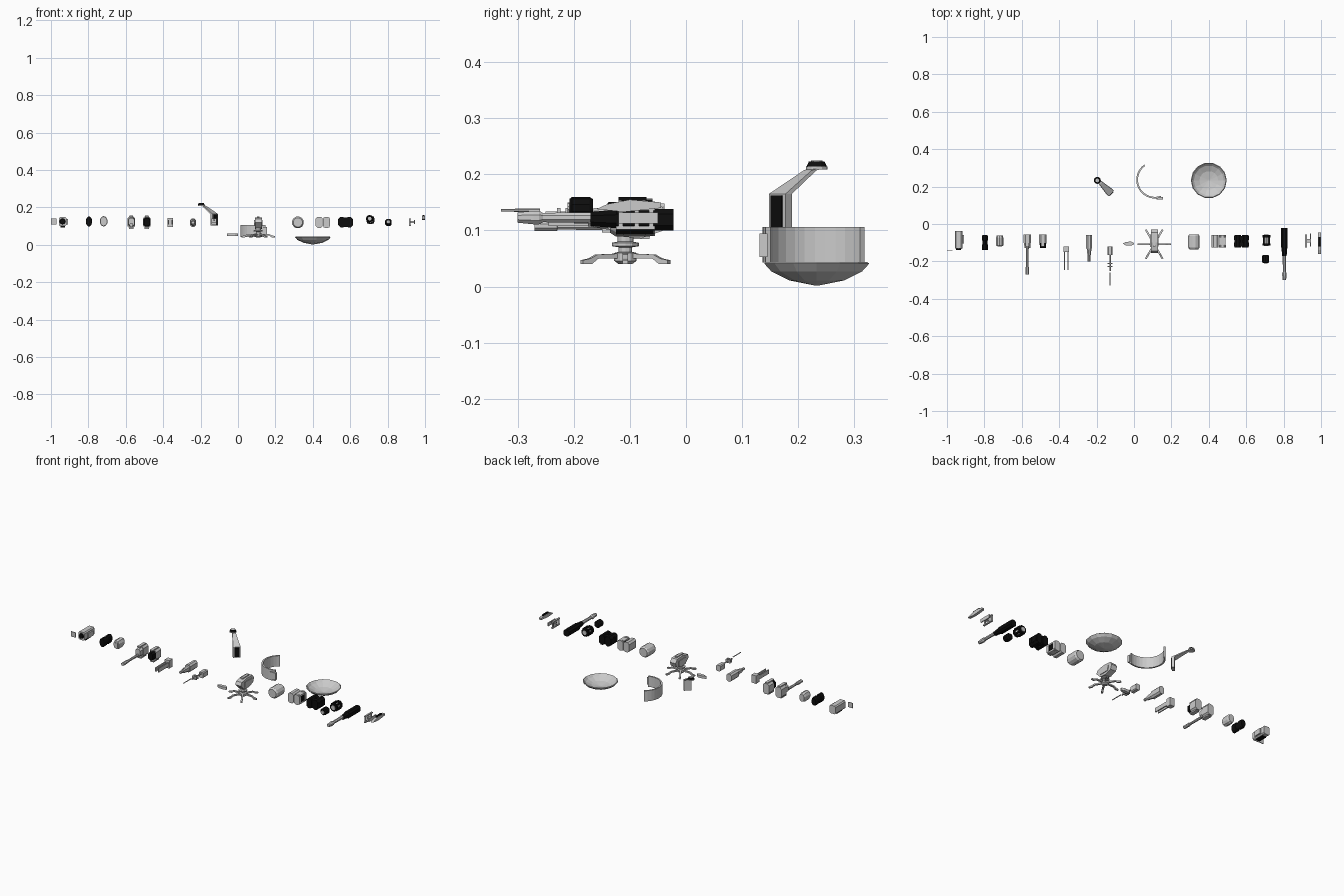
import bpy, bmesh, math
from mathutils import Vector

if "Cube" in bpy.data.objects:
    bpy.data.objects.remove(bpy.data.objects["Cube"])

dark = bpy.data.materials.new("dark")
dark.diffuse_color = (0.004, 0.004, 0.004, 1)
dark.use_nodes = True
dark.node_tree.nodes["Principled BSDF"].inputs["Base Color"].default_value = dark.diffuse_color


def finish(name, bm, black=False):
    bmesh.ops.recalc_face_normals(bm, faces=bm.faces)
    me = bpy.data.meshes.new(name)
    bm.to_mesh(me)
    bm.free()
    ob = bpy.data.objects.new(name, me)
    bpy.context.collection.objects.link(ob)
    if black:
        me.materials.append(dark)
    return ob


def loft(name, rings, black=False, caps=True):
    """Skin a list of equal-length rings of points."""
    bm = bmesh.new()
    vs = [[bm.verts.new(p) for p in r] for r in rings]
    n = len(vs[0])
    for a, b in zip(vs, vs[1:]):
        for i in range(n):
            j = (i + 1) % n
            bm.faces.new((a[i], a[j], b[j], b[i]))
    if caps:
        bm.faces.new(vs[0])
        bm.faces.new(vs[-1])
    return finish(name, bm, black)


def box(name, x, y, z, black=False):
    return loft(name, [[(x[0], b, z[0]), (x[1], b, z[0]), (x[1], b, z[1]), (x[0], b, z[1])] for b in y], black)


def chamfer(name, x, y, z, c=0.01, black=False, taper=1.0):
    """Octagonal-section block running along y, scaled by taper at its front."""
    mx, mz = sum(x) / 2, sum(z) / 2
    w, h = (x[1] - x[0]) / 2, (z[1] - z[0]) / 2
    sec = [(w, c - h), (w, h - c), (w - c, h), (c - w, h), (-w, h - c), (-w, c - h), (c - w, -h), (w - c, -h)]
    return loft(name, [[(mx + s * u, b, mz + s * v) for u, v in sec] for b, s in ((y[0], taper), (y[1], 1))], black)


def turn_y(name, x, z, prof, n=12, black=False, sx=1.0):
    """Lathe of (y, radius) pairs around an axis along y, squeezed in x by sx."""
    a = [2 * math.pi * (i + .5) / n for i in range(n)]
    return loft(name, [[(x + sx * r * math.cos(t), y, z + r * math.sin(t)) for t in a] for y, r in prof], black)


def turn_z(name, x, y, prof, n=12, black=False):
    a = [2 * math.pi * i / n for i in range(n)]
    return loft(name, [[(x + r * math.cos(t), y + r * math.sin(t), z) for t in a] for r, z in prof], black)


def outline_x(name, pts, x, black=False):
    """Side outline of (y, z) points extruded across x."""
    return loft(name, [[(a, y, z) for y, z in pts] for a in x], black)


# End plate and rear housing
box("small_plate", (-1, -.97), (-.142, -.138), (.11, .14))
chamfer("rear_housing", (-.958, -.918), (-.13, -.038), (.1, .148), .006)
box("housing_side_block", (-.92, -.91), (-.105, -.06), (.108, .138))
turn_y("housing_socket", -.938, .125, [(-.138, .014), (-.13, .016)], 10, True)
box("housing_foot", (-.95, -.925), (-.11, -.06), (.094, .102), True)

# Dark stepped collar and grey cap
turn_y("collar", -.797, .125, [(-.14, .024), (-.137, .027), (-.11, .027), (-.108, .021), (-.09, .021),
                               (-.088, .027), (-.07, .027), (-.06, .022)], 12, True, .65)
turn_y("cap", -.718, .126, [(-.118, .025), (-.112, .028), (-.075, .028), (-.062, .023)], 10, False, .75)
box("cap_window", (-.729, -.707), (-.121, -.117), (.112, .138))

# Two heads, the first with a barrel
for x, bl in ((-.57, False), (-.487, True)):
    chamfer("head_block", (x - .02, x + .02), (-.102, -.055), (.09, .152), .01)
    chamfer("head_face", (x - .018, x + .018), (-.128, -.102), (.097, .147), .01, bl, .85)
    box("head_top_rail", (x - .009, x + .009), (-.12, -.06), (.15, .157))
    box("head_bottom_rail", (x - .012, x + .012), (-.115, -.065), (.085, .092))
turn_y("lower_barrel", -.57, .108, [(-.27, .01), (-.23, .01), (-.229, .007), (-.12, .008)], 8)

# Forked guide
for x in (-.374, -.356):
    box("fork_prong", (x, x + .006), (-.245, -.13), (.108, .132))
box("fork_base", (-.377, -.347), (-.15, -.12), (.096, .143))

# Tapered nozzle grip
chamfer("grip", (-.256, -.224), (-.13, -.06), (.096, .141), .009)
chamfer("grip_nose", (-.253, -.227), (-.175, -.13), (.1, .138), .008, False, .6)
turn_y("grip_tip", -.24, .12, [(-.2, .008), (-.17, .008)], 8)

# Bolt, crossbar and needle
chamfer("bolt_block", (-.142, -.114), (-.165, -.12), (.105, .14), .005)
turn_y("bolt_rod", -.128, .13, [(-.25, .004), (-.16, .004)], 8)
for y in (-.215, -.23):
    box("bolt_crossbar", (-.142, -.114), (y, y + .006), (.12, .14))
turn_y("needle", -.128, .136, [(-.33, .0025), (-.26, .003)], 6)

# Leaning arm with dark recess and lamp head
u = Vector((-.7071, .7071, 0))
s = Vector((.7071, .7071, 0))
org = Vector((-.127, .168, 0))


def arm_ring(d, w, z, th):
    c = org + u * d
    return [c + s * a + u * b + Vector((0, 0, z)) for a, b in ((-w, -th), (w, -th), (w, th), (-w, th))]


loft("arm", [arm_ring(0, .021, .103, .008), arm_ring(0, .021, .165, .008),
             arm_ring(.075, .01, .207, .006), arm_ring(.1, .01, .213, .006)])
loft("arm_recess", [arm_ring(-.008, .014, .106, .003), arm_ring(-.008, .014, .162, .003)], True)
turn_z("arm_head", -.196, .233, [(.019, .209), (.019, .214)], 12)
turn_z("arm_head_cap", -.196, .233, [(.018, .214), (.014, .223)], 12, True)
turn_z("arm_head_lens", -.196, .233, [(.01, .222), (.01, .2245)], 12)

# Loose foot pad
pad = [(-.06, 0), (-.045, .009), (-.015, .011), (0, .004), (0, -.004), (-.015, -.011), (-.045, -.009)]
loft("foot_pad", [[(x, -.105 + y, z) for x, y in pad] for z in (.047, .062)])

# Six-legged stand
cx, cy = .108, -.108
turn_z("stand_hub", cx, cy, [(.012, .04), (.02, .046), (.02, .06), (.012, .062), (.012, .07),
                             (.024, .072), (.024, .078), (.014, .08), (.014, .095)])
leg = [(.012, .05), (.058, .05), (.072, .04), (.09, .04), (.09, .047), (.074, .05), (.06, .057), (.012, .059)]
for k in range(6):
    t = k * math.pi / 3
    loft("stand_leg", [[(cx + r * math.cos(t) - o * math.sin(t), cy + r * math.sin(t) + o * math.cos(t), z)
                        for r, z in leg] for o in (-.005, .005)])
side = [(-.125, .09), (-.08, .086), (-.04, .1), (-.03, .125), (-.045, .145), (-.1, .147), (-.145, .138), (-.155, .12)]
outline_x("stand_body", side, (.09, .127))
for x in (.086, .127):
    outline_x("stand_cheek", [(-.12, .1), (-.06, .1), (-.055, .13), (-.12, .132)], (x, x + .004))
box("stand_sight", (.101, .116), (-.12, -.06), (.145, .152))

# Curved shield wall
bm = bmesh.new()
cols = []
for i in range(15):
    t = math.radians(125 + 165 * i / 14)
    cols.append([bm.verts.new((.112 + r * math.cos(t), .236 + r * math.sin(t), z))
                 for r, z in ((.1, .043), (.1, .106), (.091, .106), (.091, .043))])
for a, b in zip(cols, cols[1:]):
    for i in range(4):
        bm.faces.new((a[i], a[(i + 1) % 4], b[(i + 1) % 4], b[i]))
bm.faces.new(cols[0])
bm.faces.new(cols[-1])
finish("curved_wall", bm)
box("wall_tab", (.12, .154), (.131, .145), (.053, .095))

# Faceted dish
turn_z("dish", .4, .233, [(.004, .01), (.05, .018), (.08, .032), (.092, .044), (.096, .041),
                          (.083, .027), (.05, .011), (.004, .002)], 14)

# Drum
turn_y("drum", .32, .12, [(-.135, .025), (-.125, .032), (-.065, .032), (-.055, .026)], 12)

# Split casing
chamfer("casing_left", (.415, .453), (-.125, -.058), (.091, .15), .01)
for y in (-.125, -.072):
    chamfer("casing_right", (.455, .491), (y, y + .014), (.091, .15), .01)
for z in (.094, .139):
    box("casing_rail", (.457, .489), (-.12, -.06), (z, z + .008))
box("casing_core", (.457, .488), (-.112, -.071), (.1, .142), True)

# Dark twin block
for x in (.538, .578):
    chamfer("twin_block", (x, x + .034), (-.125, -.058), (.093, .15), .01, True)
box("twin_bridge", (.565, .585), (-.118, -.066), (.102, .142), True)
for y in (-.12, -.085):
    chamfer("twin_rib", (.535, .615), (y, y + .02), (.096, .147), .01, True)

# Open ring frame and dark wheel
for y in (-.115, -.072):
    turn_y("frame_ring", .708, .133, [(y, .024), (y + .012, .024)], 8, True)
for i in range(4):
    t = math.radians(45 + 90 * i)
    fx, fz = .708 + .021 * math.cos(t), .133 + .021 * math.sin(t)
    box("frame_bar", (fx - .004, fx + .004), (-.11, -.065), (fz - .004, fz + .004), True)
turn_y("frame_core", .708, .133, [(-.118, .013), (-.057, .013)], 10)
turn_y("wheel", .704, .14, [(-.208, .016), (-.203, .02), (-.172, .02), (-.166, .016)], 10, True)
turn_y("wheel_hub", .704, .14, [(-.211, .01), (-.206, .01)], 10)

# Dark launcher with grey barrel
chamfer("launcher_body", (.786, .822), (-.125, -.022), (.1, .138), .009, True)
chamfer("launcher_nose", (.788, .82), (-.17, -.125), (.104, .137), .009, True, .75)
turn_y("launcher_barrel", .804, .123, [(-.3, .01), (-.272, .013), (-.262, .013), (-.255, .009), (-.165, .01)], 8)

# Bracket
for z in (.102, .136):
    box("bracket_bar", (.915, .925), (-.125, -.055), (z, z + .006))
for y in (-.12, -.092, -.066):
    box("bracket_upright", (.915, .923), (y, y + .008), (.104, .14))
box("bracket_arm", (.92, .945), (-.1, -.08), (.117, .127))
box("bracket_plate", (.941, .946), (-.12, -.05), (.112, .132))

# Blade fin
outline_x("blade", [(-.16, .138), (-.11, .133), (-.045, .14), (-.045, .15), (-.1, .155), (-.14, .147)], (.984, 1.0))
box("blade_clip", (.987, .997), (-.12, -.07), (.153, .16), True)
